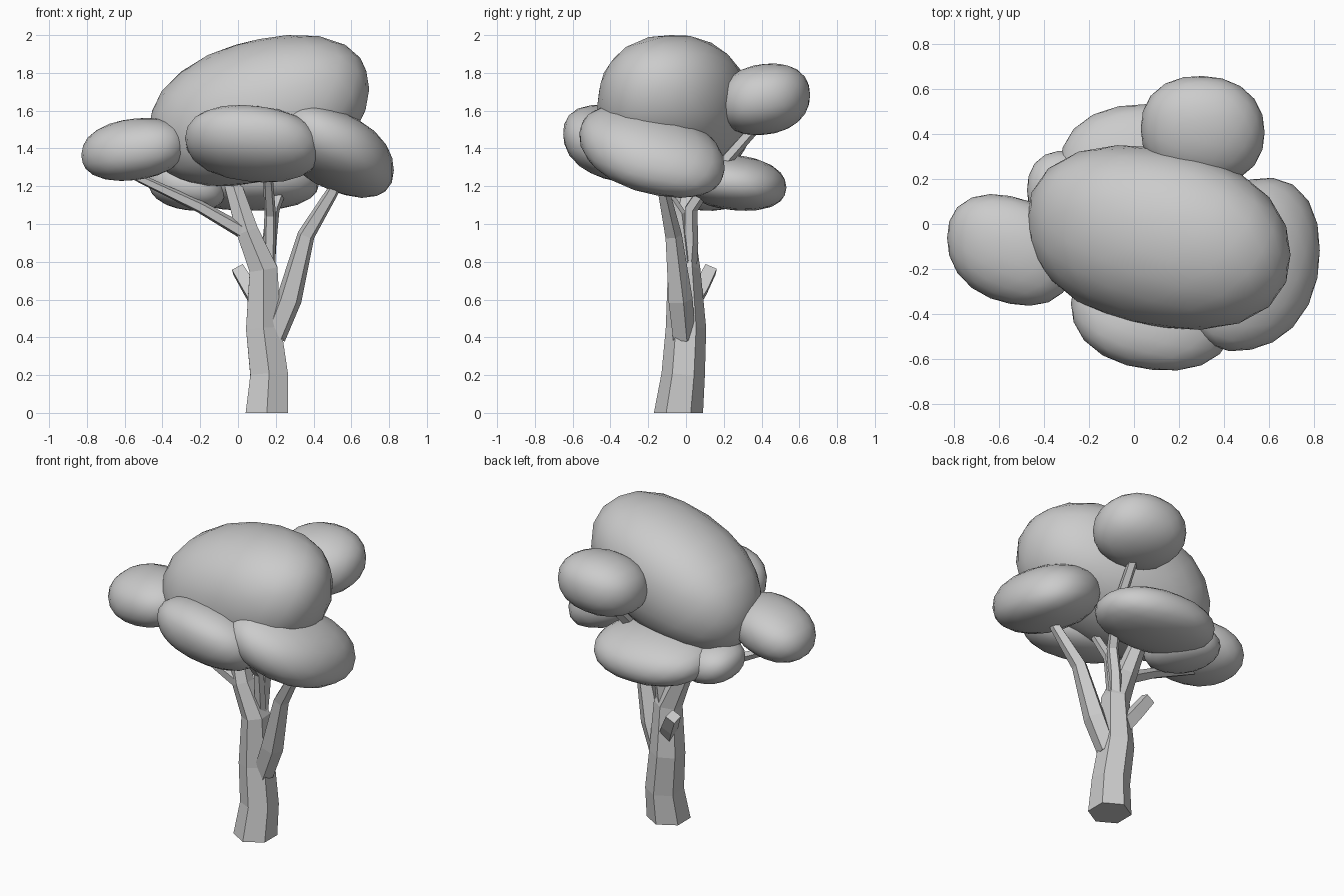
import bpy, bmesh, math
from mathutils import Vector, Matrix

if "Cube" in bpy.data.objects:
    bpy.data.objects.remove(bpy.data.objects["Cube"])


def add_object(name, bm, smooth):
    bmesh.ops.recalc_face_normals(bm, faces=bm.faces)
    for f in bm.faces:
        f.smooth = smooth
    mesh = bpy.data.meshes.new(name)
    bm.to_mesh(mesh)
    bm.free()
    ob = bpy.data.objects.new(name, mesh)
    bpy.context.collection.objects.link(ob)
    return ob


def limb(name, points, sides=5, turn=0.3):
    """Faceted tapering tube through (x, y, z, radius) points."""
    bm = bmesh.new()
    pos = [Vector(p[:3]) for p in points]
    rings = []
    for i, p in enumerate(points):
        d = (pos[min(i + 1, len(pos) - 1)] - pos[max(i - 1, 0)]).normalized()
        if p[2] == 0:
            d = Vector((0, 0, 1))
        rot = Vector((0, 0, 1)).rotation_difference(d)
        ring = []
        for k in range(sides):
            a = turn + 2 * math.pi * k / sides
            ring.append(bm.verts.new(pos[i] + rot @ (Vector((math.cos(a), math.sin(a), 0)) * p[3])))
        rings.append(ring)
    for r0, r1 in zip(rings, rings[1:]):
        for k in range(sides):
            n = (k + 1) % sides
            bm.faces.new((r0[k], r0[n], r1[n], r1[k]))
    bm.faces.new(rings[0])
    bm.faces.new(rings[-1])
    return add_object(name, bm, False)


def foliage(name, centre, half, xy=0, xz=0, yz=0, power=2.25):
    """Tilted, slightly boxy ellipsoid: half extents, x shift at y-max, x and y shift at z-max."""
    hx, hy, hz = half
    a, b, c = xy * hy, xz * hz, yz * hz
    # Lower-triangular factor of the tilt matrix
    l21, l31 = a / hx, b / hx
    l22 = math.sqrt(hy * hy - l21 ** 2)
    l32 = (c - l31 * l21) / l22
    l33 = math.sqrt(hz * hz - l31 ** 2 - l32 ** 2)
    m = Matrix(((hx, 0, 0), (l21, l22, 0), (l31, l32, l33)))
    bm = bmesh.new()
    bmesh.ops.create_icosphere(bm, subdivisions=3, radius=1)
    for v in bm.verts:
        v.co = m @ (v.co / sum(abs(t) ** power for t in v.co) ** (1 / power))
    # Fit to the wanted extents
    fit = [half[i] / max(v.co[i] for v in bm.verts) for i in range(3)]
    for v in bm.verts:
        v.co = Vector(centre) + Vector([v.co[i] * fit[i] for i in range(3)])
    return add_object(name, bm, True)


# Trunk leaning into the main stem
limb("trunk", [(.153, -.04, 0, .13), (.165, -.015, .2, .115), (.135, .0, .45, .107),
               (.135, -.01, .76, .086), (.05, -.02, .96, .067), (-.025, .01, 1.2, .052),
               (-.04, .03, 1.4, .04)], sides=6, turn=math.pi / 6)

# Branches reaching each foliage mass
limb("right_branch", [(.19, -.015, .4, .065), (.27, -.035, .6, .07), (.36, -.07, .94, .048),
                      (.5, -.12, 1.17, .034), (.57, -.16, 1.35, .024)])
limb("left_branch", [(.06, -.03, .94, .042), (-.2, -.06, 1.09, .034), (-.58, -.11, 1.27, .022)])
limb("middle_branch", [(.15, .01, .72, .045), (.165, .025, .9, .04), (.185, .025, 1.08, .037),
                       (.26, .16, 1.28, .034), (.31, .4, 1.55, .03)])
limb("front_branch", [(.165, .0, .78, .035), (.17, -.03, 1.05, .032), (.15, -.25, 1.38, .024)])
limb("branch_stub", [(.11, .03, .58, .055), (.06, .08, .66, .052), (.0, .13, .76, .046)],
     sides=4, turn=math.pi / 4)

# Smooth foliage masses
foliage("crown_foliage", (.11, -.06, 1.6), (.585, .41, .4), -.11, .17, -.01)
foliage("left_foliage", (-.55, -.115, 1.395), (.28, .248, .167), -.06, .05, 0)
foliage("front_foliage", (.08, -.39, 1.425), (.36, .26, .205), -.05, -.05, -.07)
foliage("right_foliage", (.52, -.18, 1.385), (.305, .385, .247), .05, -.13, -.13)
foliage("upper_back_foliage", (.305, .415, 1.66), (.275, .242, .19), -.01, .01, .03)
foliage("lower_back_foliage", (.05, .25, 1.22), (.38, .282, .15), 0, -.01, -.05)
foliage("lower_left_foliage", (-.27, .12, 1.2), (.205, .205, .13), -.03, -.04, 0)
